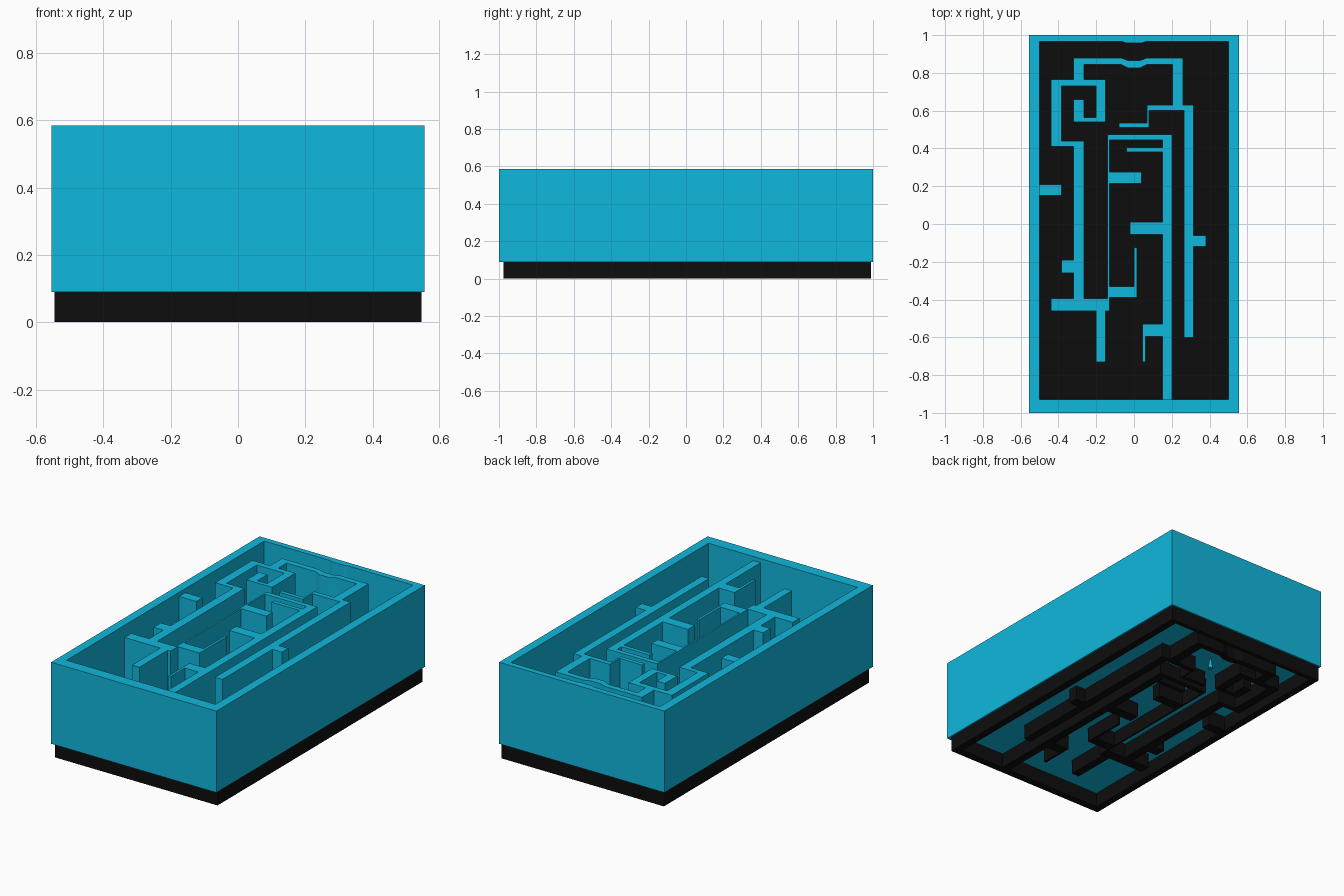
import bpy, bmesh

if "Cube" in bpy.data.objects:
    bpy.data.objects.remove(bpy.data.objects["Cube"])


def material(name, color):
    m = bpy.data.materials.new(name)
    m.diffuse_color = color
    m.use_nodes = True
    m.node_tree.nodes["Principled BSDF"].inputs["Base Color"].default_value = m.diffuse_color
    return m


CYAN = material("cyan", (0.005, 0.479, 0.73, 1))
BLACK = material("black", (0.004, 0.004, 0.004, 1))


def finish(name, bm, mat):
    bmesh.ops.recalc_face_normals(bm, faces=bm.faces)
    me = bpy.data.meshes.new(name)
    bm.to_mesh(me)
    bm.free()
    me.materials.append(mat)
    ob = bpy.data.objects.new(name, me)
    bpy.context.collection.objects.link(ob)
    return ob


def plan_extrude(name, rects, z0, z1, mat, polys=()):
    """Merge rectangles (x0, y0, x1, y1) into one flat plan, then extrude it."""
    bm = bmesh.new()
    xs = sorted({v for r in rects for v in (r[0], r[2])})
    ys = sorted({v for r in rects for v in (r[1], r[3])})
    for xa, xb in zip(xs, xs[1:]):
        for ya, yb in zip(ys, ys[1:]):
            cx, cy = (xa + xb) / 2, (ya + yb) / 2
            if any(r[0] < cx < r[2] and r[1] < cy < r[3] for r in rects):
                bm.faces.new([bm.verts.new((x, y, z0)) for x, y in
                              ((xa, ya), (xb, ya), (xb, yb), (xa, yb))])
    for p in polys:
        bm.faces.new([bm.verts.new((x, y, z0)) for x, y in p])
    bmesh.ops.remove_doubles(bm, verts=bm.verts, dist=1e-5)
    res = bmesh.ops.extrude_face_region(bm, geom=bm.faces[:], use_keep_orig=True)
    top = [g for g in res["geom"] if isinstance(g, bmesh.types.BMVert)]
    bmesh.ops.translate(bm, verts=top, vec=(0, 0, z1 - z0))
    bmesh.ops.dissolve_limit(bm, angle_limit=0.01, verts=bm.verts, edges=bm.edges)
    return finish(name, bm, mat)


def ring(x, y0, y1):
    """Rectangular frame around the shared inner opening."""
    return [(-x, y0, -0.5, y1), (0.5, y0, x, y1),
            (-0.5, y0, 0.5, -0.93), (-0.5, 0.965, 0.5, y1)]


# Inner partition plan
walls = [
    # top run, on both sides of the dip
    (-.32, .845, -.07, .88), (.07, .845, .26, .88),
    # left side and spiral
    (-.32, .73, -.265, .88), (-.44, .73, -.15, .765), (-.44, .41, -.385, .765),
    (-.44, .41, -.265, .44), (-.32, -.40, -.265, .44), (-.385, -.26, -.32, -.19),
    (-.44, -.46, -.13, -.395), (-.20, -.73, -.15, -.46),
    (-.20, .54, -.15, .73), (-.32, .54, -.15, .565), (-.32, .54, -.265, .66),
    (-.50, .15, -.385, .21),
    # right side
    (.205, .60, .26, .88), (.07, .60, .315, .63), (.07, .51, .08, .63),
    (-.08, .51, .08, .535), (.265, -.60, .315, .63), (.315, -.12, .38, -.06),
    # centre
    (-.14, .445, .20, .475), (-.14, -.46, -.13, .475), (.15, -.93, .20, .475),
    (-.04, .38, .15, .405), (-.14, .215, .04, .275), (-.02, -.055, .15, .01),
    (-.14, -.39, .015, -.33), (0, -.39, .015, -.125),
    (.045, -.595, .15, -.53), (.045, -.73, .06, -.53),
]
dip = [(-.07, .88), (-.07, .845), (-.03, .825), (.03, .825),
       (.07, .845), (.07, .88), (.03, .865), (-.03, .865)]
notch = [(-.06, .965), (-.04, .958), (.04, .958), (.06, .965)]

# Outer rim and partitions
plan_extrude("outer_rim", ring(0.555, -1, 1), 0.09, 0.585, CYAN, [notch])
plan_extrude("partition_walls", walls, 0.09, 0.56, CYAN, [dip])

# Floor: black on top, cyan underneath
plan_extrude("floor_top", [(-.5, -.93, .5, .965)], 0.092, 0.096, BLACK)
plan_extrude("floor_underside", [(-.5, -.93, .5, .965)], 0.088, 0.092, CYAN)

# Black base repeating the plan below the floor
plan_extrude("base", ring(0.545, -0.975, 0.99) + walls, 0, 0.09, BLACK, [dip])

# Small pin below the floor
bm = bmesh.new()
bmesh.ops.create_cone(bm, cap_ends=True, segments=12, radius1=0.014,
                      radius2=0.002, depth=0.075)
pin = finish("floor_pin", bm, CYAN)
pin.location = (0, 0.68, 0.0525)
